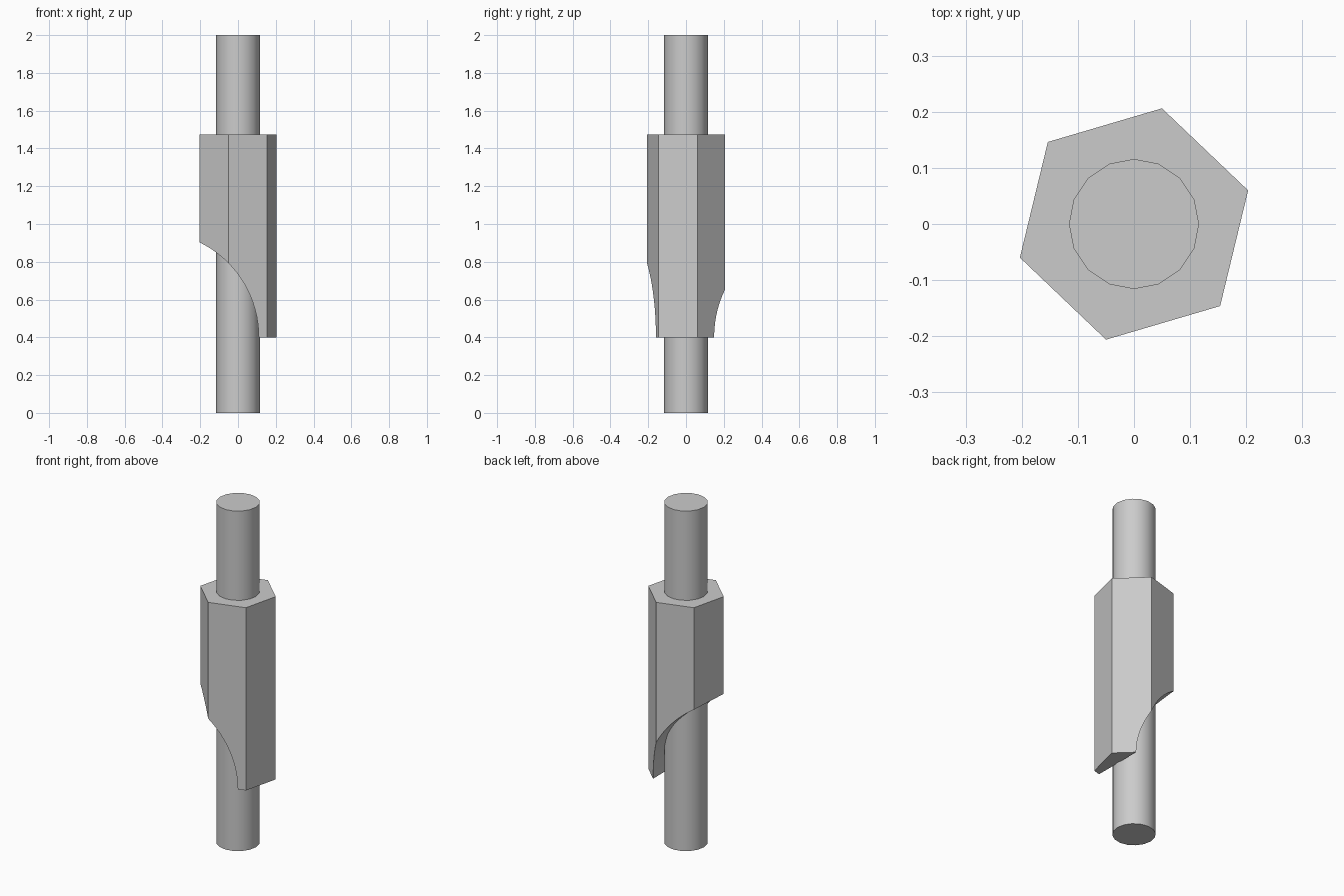
import bpy
import math

cube = bpy.data.objects.get("Cube")
if cube:
    bpy.data.objects.remove(cube, do_unlink=True)

# Single plain metal colour
steel = bpy.data.materials.new("grey_steel")
steel.use_nodes = True
GREY = (0.6, 0.6, 0.6, 1)
steel.diffuse_color = GREY
steel.node_tree.nodes["Principled BSDF"].inputs["Base Color"].default_value = GREY


def prism(name, sides, radius, bottom, top, turn=0.0):
    """Upright prism whose first corner points to +x, then turned about z."""
    bpy.ops.mesh.primitive_cylinder_add(
        vertices=sides, radius=radius, depth=top - bottom,
        location=(0, 0, (bottom + top) / 2),
        rotation=(0, 0, math.radians(turn)))
    obj = bpy.context.object
    obj.name = name
    obj.data.materials.append(steel)
    return obj


def smooth(obj):
    bpy.ops.object.select_all(action="DESELECT")
    obj.select_set(True)
    bpy.context.view_layer.objects.active = obj
    bpy.ops.object.shade_smooth_by_angle(angle=math.radians(30))


# Round rod running the full height
rod = prism("rod", 16, 0.116, 0, 2)
smooth(rod)

# Hexagonal collar
collar = prism("hex_collar", 6, 0.212, 0.4, 1.475, turn=-13.6)

# Round scoop across the lower part of the collar
bpy.ops.mesh.primitive_cylinder_add(
    vertices=96, radius=0.56, depth=1,
    location=(-0.45, 0, 0.4), rotation=(math.pi / 2, 0, 0))
cutter = bpy.context.object
cutter.name = "scoop_cutter"
cutter.hide_render = True
cutter.data.materials.append(steel)

scoop = collar.modifiers.new("scoop", "BOOLEAN")
scoop.operation = "DIFFERENCE"
scoop.solver = "EXACT"
scoop.object = cutter
bpy.context.view_layer.objects.active = collar
bpy.ops.object.modifier_apply(modifier=scoop.name)
bpy.data.objects.remove(cutter, do_unlink=True)
smooth(collar)
